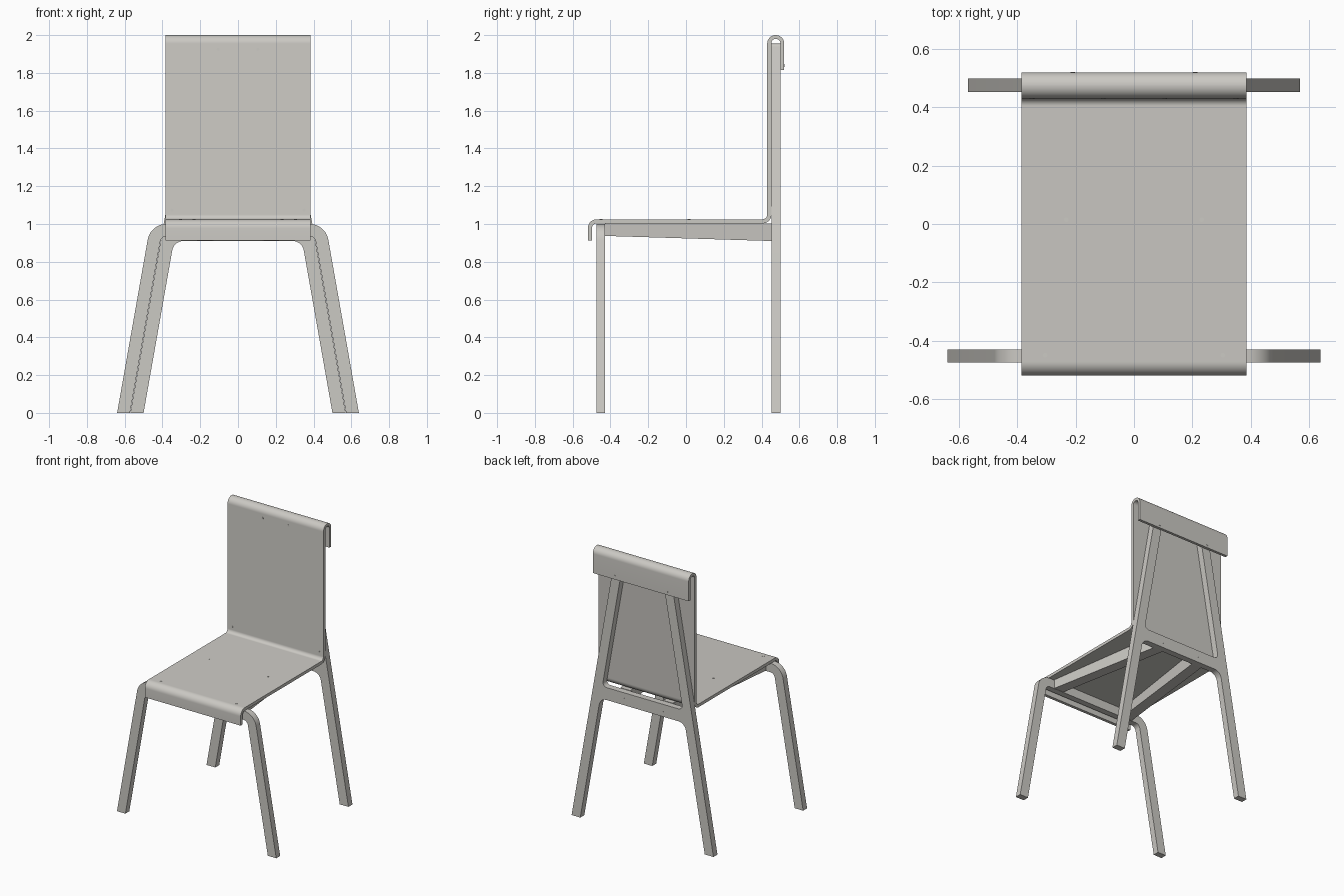
import bpy, bmesh, math
from mathutils import Vector
from mathutils.geometry import tessellate_polygon

if "Cube" in bpy.data.objects:
    bpy.data.objects.remove(bpy.data.objects["Cube"])

mat = bpy.data.materials.new("warm grey")
mat.diffuse_color = (0.60, 0.585, 0.55, 1)
mat.use_nodes = True
mat.node_tree.nodes["Principled BSDF"].inputs["Base Color"].default_value = mat.diffuse_color


def finish(name, bm):
    bmesh.ops.recalc_face_normals(bm, faces=bm.faces)
    mesh = bpy.data.meshes.new(name)
    bm.to_mesh(mesh)
    bm.free()
    mesh.materials.append(mat)
    ob = bpy.data.objects.new(name, mesh)
    bpy.context.collection.objects.link(ob)
    bpy.ops.object.select_all(action='DESELECT')
    ob.select_set(True)
    bpy.context.view_layer.objects.active = ob
    bpy.ops.object.shade_smooth_by_angle(angle=math.radians(30))
    return ob


def rounded(points, steps=10):
    """Closed outline from (u, v, corner radius) points."""
    out = []
    n = len(points)
    for i, (u, v, r) in enumerate(points):
        p = Vector((u, v))
        if r == 0:
            out.append(p)
            continue
        a = (Vector(points[i - 1][:2]) - p).normalized()
        b = (Vector(points[(i + 1) % n][:2]) - p).normalized()
        half = a.angle(b) / 2
        centre = p + (a + b).normalized() * (r / math.sin(half))
        start = p + a * (r / math.tan(half)) - centre
        end = p + b * (r / math.tan(half)) - centre
        sweep = start.angle(end)
        for k in range(steps + 1):
            t = k / steps
            d = (start * math.sin((1 - t) * sweep) + end * math.sin(t * sweep)) / math.sin(sweep)
            out.append(centre + d)
    return [p for i, p in enumerate(out) if (p - out[i - 1]).length > 1e-5]


def extrude(name, loops, lo, hi, place):
    """Solid from outline loops (first outer, then holes); place(u, v, w) gives xyz."""
    bm = bmesh.new()
    flat = [p for loop in loops for p in loop]
    layers = [[bm.verts.new(place(p.x, p.y, w)) for p in flat] for w in (lo, hi)]
    for tri in tessellate_polygon([[Vector((p.x, p.y, 0)) for p in l] for l in loops]):
        for layer in layers:
            bm.faces.new([layer[i] for i in tri])
    base = 0
    for loop in loops:
        n = len(loop)
        for i in range(n):
            a, b = base + i, base + (i + 1) % n
            bm.faces.new([layers[0][a], layers[0][b], layers[1][b], layers[1][a]])
        base += n
    return finish(name, bm)


def mirrored(half):
    return rounded(half + [(-u, v, r) for u, v, r in reversed(half)])


def along_y(u, v, w):
    return (u, w, v)


def along_x(u, v, w):
    return (w, u, v)


# Bent sheet: front lip, seat, back and top hook
extrude("seat_shell", [rounded([
    (-0.52, 0.912, 0), (-0.52, 1.025, 0.048), (0.43, 1.025, 0.025), (0.43, 2.0, 0.0449),
    (0.52, 2.0, 0.0449), (0.52, 1.815, 0), (0.50, 1.815, 0), (0.50, 1.98, 0.0249),
    (0.452, 1.98, 0.0229), (0.452, 1.003, 0.047), (-0.498, 1.003, 0.026),
    (-0.498, 0.912, 0)])], -0.385, 0.385, along_x)

# Front leg frame: arch with rounded shoulders
S = 0.1765


def leg_x(foot, z):
    return foot - S * z


extrude("front_leg_frame", [mirrored([
    (leg_x(0.64, 1.0), 1.0, 0.10), (0.64, 0, 0), (0.572, 0, 0),
    (leg_x(0.572, 0.935), 0.935, 0.035)])], -0.475, -0.43, along_y)

# Back leg frame: tall tapering frame with a window behind the back
outer = mirrored([(leg_x(0.57, 1.955), 1.955, 0.02), (0.57, 0, 0), (0.50, 0, 0),
                  (leg_x(0.50, 0.91), 0.91, 0.06)])
window = mirrored([(leg_x(0.50, 1.87), 1.87, 0.03), (leg_x(0.50, 1.0), 1.0, 0.03)])
extrude("back_leg_frame", [outer, window], 0.453, 0.499, along_y)

# Tapered seat rails, converging towards the back
for side, label in ((-1, "left"), (1, "right")):
    bm = bmesh.new()
    ends = []
    for y, x, z in ((-0.43, 0.30, 0.937), (0.453, 0.17, 0.91)):
        ends.append([bm.verts.new((side * (x + dx), y, h)) for dx, h in
                     ((-0.04, z), (0.04, z), (0.04, 1.003), (-0.04, 1.003))])
    for i in range(4):
        j = (i + 1) % 4
        bm.faces.new([ends[0][i], ends[0][j], ends[1][j], ends[1][i]])
    for e in ends:
        bm.faces.new(e)
    finish(label + "_seat_rail", bm)


# Bolt heads: (x, y, z, axis, radius), mirrored left and right
bolts = [(0.305, -0.45, 1.025, 'Z', 0.008), (0.232, 0.015, 1.025, 'Z', 0.008),
         (0.35, 0.43, 1.073, 'Y', 0.008), (0.105, 0.43, 1.925, 'Y', 0.008),
         (0.21, 0.52, 1.838, 'Y', 0.008), (0.157, 0.499, 0.955, 'Y', 0.013)]
for n, (x, y, z, axis, r) in enumerate(bolts):
    for side, label in ((-1, "left"), (1, "right")):
        bm = bmesh.new()
        bmesh.ops.create_cone(bm, cap_ends=True, segments=20, radius1=r, radius2=r, depth=0.003)
        ob = finish(f"{label}_bolt_{n + 1}", bm)
        ob.location = (side * x, y, z)
        if axis == 'Y':
            ob.rotation_euler.x = math.pi / 2
